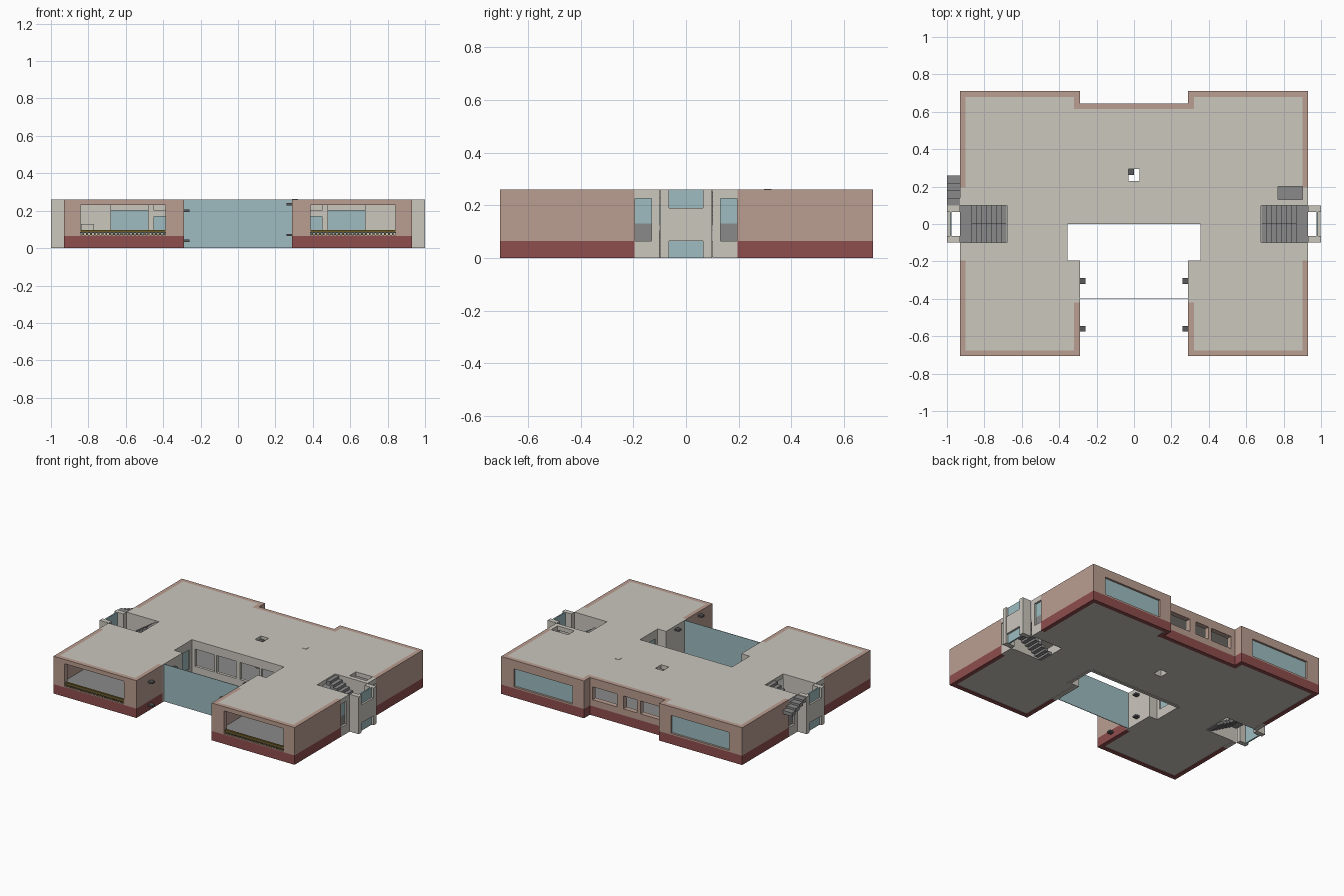
import bpy, bmesh

if "Cube" in bpy.data.objects:
    bpy.data.objects.remove(bpy.data.objects["Cube"])

# Materials
def mat(name, *c):
    m = bpy.data.materials.new(name)
    m.diffuse_color = (*c, 1)
    m.use_nodes = True
    m.node_tree.nodes["Principled BSDF"].inputs["Base Color"].default_value = m.diffuse_color
    return m

LIGHT = mat("pale_concrete", .597, .571, .515)
TAN = mat("tan_brick", .491, .337, .279)
RED = mat("red_brick", .275, .074, .074)
GLASS = mat("blue_glass", .342, .503, .527)
GREY = mat("stair_grey", .254, .254, .254)
DARK = mat("dark_metal", .102, .102, .102)
GOLD = mat("dull_gold", .156, .107, .021)
H, BASE, CEIL = .26, .065, .23

def finish(name, bm, mats):
    bmesh.ops.recalc_face_normals(bm, faces=bm.faces)
    me = bpy.data.meshes.new(name)
    bm.to_mesh(me)
    bm.free()
    for m in mats:
        me.materials.append(m)
    ob = bpy.data.objects.new(name, me)
    bpy.context.collection.objects.link(ob)
    return ob

# One object out of axis-aligned boxes (x0, x1, y0, y1, z0, z1, material)
def boxes(name, items):
    bm, mats = bmesh.new(), []
    for x0, x1, y0, y1, z0, z1, m in items:
        if m not in mats:
            mats.append(m)
        x0, x1 = sorted((x0, x1))
        y0, y1 = sorted((y0, y1))
        vs = bmesh.ops.create_cube(bm, size=1)["verts"]
        for v in vs:
            v.co = (x1 if v.co.x > 0 else x0, y1 if v.co.y > 0 else y0, z1 if v.co.z > 0 else z0)
        for f in {f for v in vs for f in v.link_faces}:
            f.material_index = mats.index(m)
    return finish(name, bm, mats)

# Wall running along an axis, with openings (a, b, z0, z1); brick walls get a red base
def wall(name, axis, t0, t1, a0, a1, openings=(), brick=True, top=H):
    spans, cur = [], a0
    for a, b, z0, z1 in sorted(openings):
        spans += [(cur, a, 0, top), (a, b, 0, z0), (a, b, z1, top)]
        cur = b
    spans.append((cur, a1, 0, top))
    items = []
    for a, b, z0, z1 in spans:
        if b - a < 1e-4 or z1 - z0 < 1e-4:
            continue
        parts = [(z0, z1, LIGHT)]
        if brick:
            parts = [(z0, min(z1, BASE), RED), (max(z0, BASE), z1, TAN)]
        for p, q, m in parts:
            if q > p:
                items.append((a, b, t0, t1, p, q, m) if axis == "x" else (t0, t1, a, b, p, q, m))
    boxes(name, items)

# Floor and roof plates from grid cells kept by a plan rule
XS = sorted({s * v for s in (1, -1) for v in (.03, .29, .32, .355, .68, .77, .9)})
YS = [-.675, -.42, -.195, -.1, 0, .1, .13, .2, .23, .295, .615, .68]

def plan(x, y, roof):
    ax = abs(x)
    if y < 0 and ax < (.32 if y < -.42 else .29 if y < -.195 else .355):
        return False
    if y > .615 and ax < .32:
        return False
    if ax > .68 and abs(y) < .1:                    # stairwells
        return False
    if ax < .03 and .23 < y < .295:                 # central shaft
        return False
    return not (roof and .77 < x < .9 and .13 < y < .2)   # roof light

def plate(name, z0, z1, roof, mats):
    bm = bmesh.new()
    for x0, x1 in zip(XS, XS[1:]):
        for y0, y1 in zip(YS, YS[1:]):
            if plan((x0 + x1) / 2, (y0 + y1) / 2, roof):
                bm.faces.new([bm.verts.new((x, y, z0)) for x, y in
                              ((x0, y0), (x1, y0), (x1, y1), (x0, y1))])
    bmesh.ops.remove_doubles(bm, verts=bm.verts, dist=1e-5)
    r = bmesh.ops.extrude_face_region(bm, geom=bm.faces[:], use_keep_orig=True)
    for g in r["geom"]:
        if isinstance(g, bmesh.types.BMVert):
            g.co.z = z1
    for f in bm.faces:
        f.material_index = len(mats) - 1 if f.calc_center_median().z > z1 - 1e-4 else 0
    finish(name, bm, mats)

plate("roof", CEIL, H, True, [LIGHT])
plate("floor", .004, BASE, False, [LIGHT, GREY])

# Back centre wall with three openings
back_open = [(-.26, -.1, .11, .2), (-.075, .03, .11, .2), (.08, .27, .11, .2)]
wall("back_centre_wall", "x", .615, .645, -.32, .32, back_open)
wall("back_centre_lining", "x", .609, .615, -.32, .32, back_open, False, CEIL)
# Courtyard end wall with a row of openings
wall("court_end_wall", "x", 0, .02, -.355, .355,
     [(x, x + .15, .08, .2) for x in (-.33, -.165, .015, .18)], False)
boxes("court_glass_screen", [(-.29, .29, -.402, -.398, 0, H, GLASS)])

for s, side in ((-1, "left"), (1, "right")):
    def span(a, b):
        return tuple(sorted((s * a, s * b)))
    # Wing front, back and side walls
    wall(side + "_front_wall", "x", -.705, -.675, *span(.29, .93), [(*span(.387, .843), .07, CEIL)])
    win = [(*span(.38, .83), .075, .2)]
    wall(side + "_back_wall", "x", .68, .71, *span(.29, .93), win)
    wall(side + "_back_lining", "x", .674, .68, *span(.32, .9), win, False, CEIL)
    boxes(side + "_back_glass", [(*span(.38, .83), .69, .696, .075, .2, GLASS)])
    wall(side + "_side_wall_front", "y", *span(.9, .93), -.675, -.195)
    wall(side + "_side_wall_back", "y", *span(.9, .93), .195, .68)
    wall(side + "_back_step_wall", "y", *span(.29, .32), .645, .68)
    # Courtyard side walls
    wall(side + "_court_brick_wall", "y", *span(.29, .32), -.675, -.42)
    wall(side + "_court_plain_wall", "y", *span(.29, .32), -.42, -.195, (), False)
    wall(side + "_court_return", "x", -.215, -.195, *span(.32, .375), (), False)
    wall(side + "_court_window_wall", "y", *span(.355, .375), -.195, 0, [(-.17, -.03, .06, .2)], False)
    boxes(side + "_court_glass", [(*span(.362, .368), -.17, -.03, .06, .2, GLASS)])
    # Pale entrance panel with two side windows
    wall(side + "_entrance_panel", "y", *span(.9, .93), -.195, .195,
         [(-.193, -.13, BASE, .225), (-.1, .1, 0, H), (.13, .193, BASE, .225)], False)
    boxes(side + "_entrance_windows", [(*span(.91, .916), y, y + .063, z0, z1, m)
          for y in (-.193, .13) for z0, z1, m in ((BASE, .13, GREY), (.13, .225, GLASS))])
    # Stair tower: fins, glazing and spandrel
    boxes(side + "_stair_tower", [(*span(.93, 1), y, y + .033, 0, H, LIGHT) for y in (-.098, .065)]
          + [(*span(.975, .985), -.065, .065, 0, H, GLASS),
             (*span(.985, .998), -.065, .065, BASE, .19, LIGHT)])
    boxes(side + "_stairwell_walls", [(*span(.68, .9), y, y + .01, .004, CEIL, LIGHT) for y in (-.11, .1)])
    # Two stair flights and the half landing
    steps = [(*span(.87, .93), -.1, .1, .105, .125, GREY)]
    for i in range(7):
        x = .87 - i * .027
        z = .125 + (i + 1) * .018
        steps.append((*span(x - .027, x), 0, .1, z - .03, z, GREY))
        z = .125 - (i + 1) * .015
        steps.append((*span(x - .027, x), -.1, 0, z - .02, z, GREY))
    boxes(side + "_stairs", steps)
    # Front balcony rail with a row of short balusters
    boxes(side + "_balcony_rail", [(*span(.387, .843), -.698, -.684, .086, .098, GOLD),
                                   (*span(.387, .843), -.696, -.686, .08, .086, DARK)]
          + [(*span(.392 + i * .0205, .402 + i * .0205), -.698, -.686, .07, .08, GOLD) for i in range(22)])
    # Interior post, beam and low counter
    boxes(side + "_interior_post", [(*span(.45, .482), -.2, -.17, BASE, CEIL, LIGHT),
                                    (*span(.375, .45), -.2, -.17, .17, .2, LIGHT)])
    # Wall lamps in the courtyard
    boxes(side + "_wall_lamps", [(*span(.258, .29), y - .015, y + .015, z - .006, z + .006, DARK)
          for y in (-.56, -.305) for z in ((.04, .2) if s < 0 else (.07, .235))])

# Low counter, outside steps, shaft ladder block and roof hatch
boxes("counter", [(-.84, -.77, -.3, -.2, BASE, .13, LIGHT)])
boxes("outside_steps", [(-1, -.93, .1 + i * .04, .14 + i * .04, .23 - i * .015, .255 - i * .015, GREY)
                        for i in range(4)])
boxes("shaft_block", [(-.03, 0, .262, .295, .2, .24, DARK)])
boxes("roof_hatch", [(.29, .32, .295, .325, .25, .262, LIGHT)])
